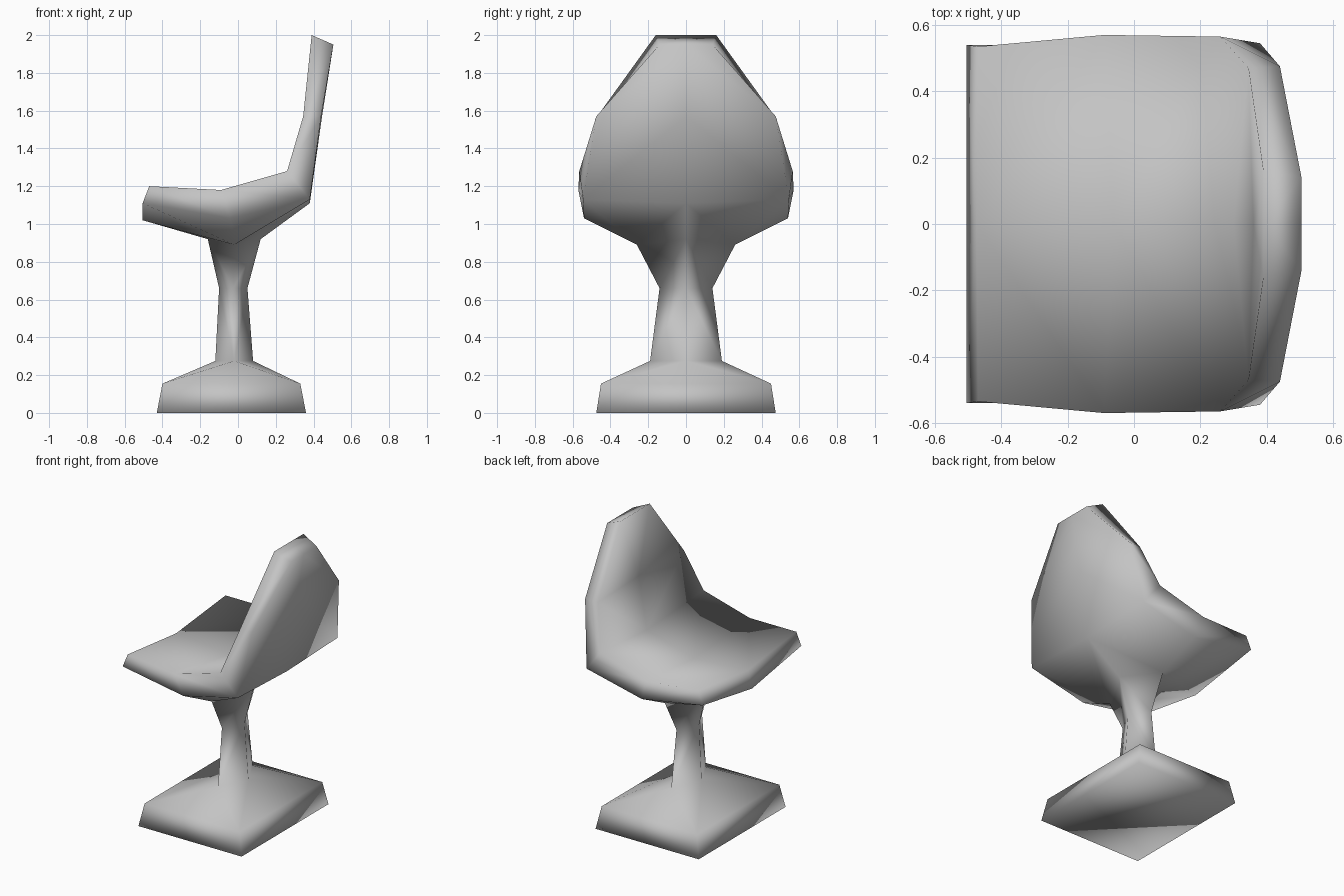
import bpy
import bmesh

if "Cube" in bpy.data.objects:
    bpy.data.objects.remove(bpy.data.objects["Cube"], do_unlink=True)

grey = bpy.data.materials.new("plain grey")
grey.use_nodes = True
colour = (0.55, 0.55, 0.55, 1)
grey.diffuse_color = colour
grey.node_tree.nodes["Principled BSDF"].inputs["Base Color"].default_value = colour

# Seat shell: rows run from the front lip to the top of the backrest
columns = {
    "rim": [(-0.47, 0.535, 1.20), (-0.09, 0.57, 1.18), (0.26, 0.565, 1.28),
            (0.345, 0.47, 1.57), (0.39, 0.16, 2.0)],
    "mid": [(-0.475, 0, 1.14), (-0.06, 0, 1.11), (0.30, 0, 1.21),
            (0.36, 0, 1.57), (0.39, 0, 2.0)],
    "edge": [(-0.505, 0.54, 1.11), (-0.04, 0.54, 1.03), (0.38, 0.545, 1.13),
             (0.44, 0.475, 1.57), (0.505, 0.14, 1.95)],
    "under": [(-0.505, 0, 1.02), None, (0.38, 0, 1.11),
              (0.445, 0, 1.57), (0.505, 0, 1.95)],
}
points = {(c, i): p for c, col in columns.items() for i, p in enumerate(col) if p}


def strip(a, b, first=0, last=4):
    return [[(a, i), (b, i), (b, i + 1), (a, i + 1)] for i in range(first, last)]


faces = strip("mid", "rim") + strip("rim", "edge") + strip("edge", "under", 2)
# front lip and top edge
faces += [[("mid", i), ("rim", i), ("edge", i), ("under", i)] for i in (0, 4)]

# Stem: diamond rings from the seat down to the foot
rings = [(0.92, 0.89, -0.16, 0.26, 0.12),
         (0.66, 0.66, -0.10, 0.14, 0.05),
         (0.275, 0.275, -0.12, 0.19, 0.08)]
for i, (z, side_z, front, side, back) in enumerate(rings):
    points[("f", i)] = (front, 0, z)
    points[("s", i)] = ((front + back) / 2, side, side_z)
    points[("b", i)] = (back, 0, z)
faces += strip("f", "s", 0, 2) + strip("b", "s", 0, 2)

# Underside gathered towards the stem
for end, i in (("f", 0), ("b", 2)):
    faces += [[("under", i), ("s", 0), (end, 0)],
              [("under", i), ("edge", i), ("s", 0)],
              [("edge", i), ("edge", 1), ("s", 0)]]

# Foot: sloped top, slightly flared walls, flat bottom
for end, top_x, low_x in (("f", -0.40, -0.43), ("b", 0.33, 0.36)):
    for name, x, y, z in (("top", top_x, 0.45, 0.155), ("low", low_x, 0.475, 0)):
        points[(end, name)] = (x, y, z)
        points[(end, name + "mid")] = (x, 0, z)
    faces += [[(end, 2), ("s", 2), (end, "top")],
              [(end, 2), (end, "top"), (end, "topmid")],
              [(end, "topmid"), (end, "top"), (end, "low"), (end, "lowmid")]]
faces += [[("f", "top"), ("b", "top"), ("s", 2)],
          [("f", "top"), ("b", "top"), ("b", "low"), ("f", "low")],
          [("f", "low"), ("b", "low"), ("b", "lowmid"), ("f", "lowmid")]]

# Both halves, welded along the centre line
bm = bmesh.new()
for sign in (1, -1):
    verts = {key: bm.verts.new((x, y * sign, z)) for key, (x, y, z) in points.items()}
    for face in faces:
        bm.faces.new([verts[key] for key in face])
bmesh.ops.remove_doubles(bm, verts=bm.verts[:], dist=0.0005)

# Foot panels run whole across the centre line
seams = [e for e in bm.edges
         if all(abs(v.co.y) < 0.001 for v in e.verts)
         and min(v.co.z for v in e.verts) < 0.2]
bmesh.ops.dissolve_edges(bm, edges=seams, use_verts=True)
bmesh.ops.recalc_face_normals(bm, faces=bm.faces[:])
for face in bm.faces:
    face.smooth = True

mesh = bpy.data.meshes.new("chair_body")
bm.to_mesh(mesh)
bm.free()
mesh.materials.append(grey)
bpy.context.collection.objects.link(bpy.data.objects.new("chair_body", mesh))
